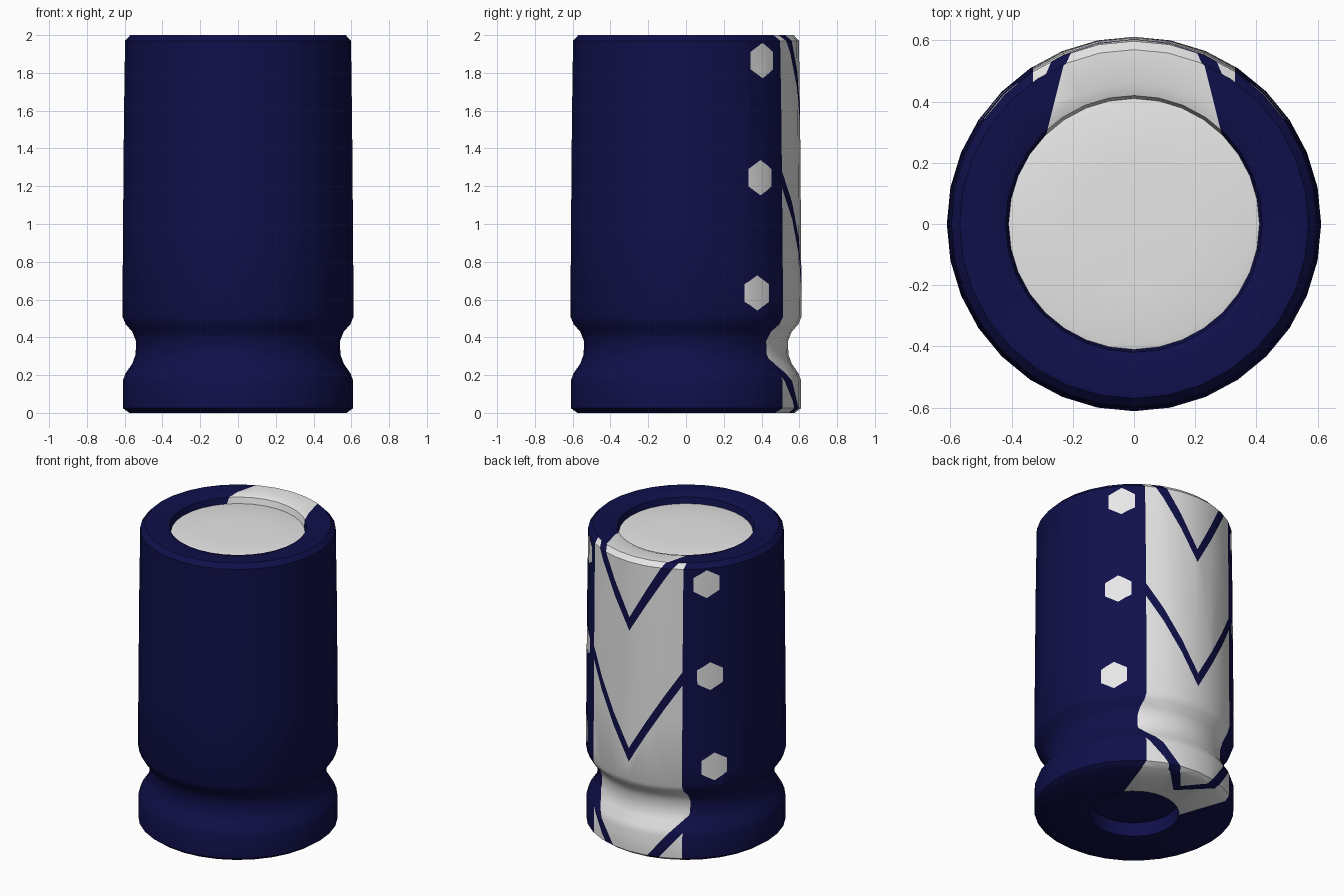
import bpy, bmesh, math
from mathutils import Vector

if "Cube" in bpy.data.objects:
    bpy.data.objects.remove(bpy.data.objects["Cube"])

SIDES = 32


def material(name, rgb):
    m = bpy.data.materials.new(name)
    m.diffuse_color = (*rgb, 1)
    m.use_nodes = True
    m.node_tree.nodes["Principled BSDF"].inputs["Base Color"].default_value = m.diffuse_color
    return m


navy = material("navy", (0.005, 0.005, 0.07))
white = material("white", (0.8, 0.8, 0.8))


def lathe(bm, profile, cap_start=True, cap_end=False):
    rings = []
    for r, z in profile:
        rings.append([bm.verts.new((r * math.cos(a), r * math.sin(a), z))
                      for a in (2 * math.pi * i / SIDES for i in range(SIDES))])
    for lo, hi in zip(rings, rings[1:]):
        for i in range(SIDES):
            j = (i + 1) % SIDES
            bm.faces.new((lo[i], lo[j], hi[j], hi[i]))
    if cap_start:
        bm.faces.new(rings[0][::-1])
    if cap_end:
        bm.faces.new(rings[-1])


def finish(bm, name):
    me = bpy.data.meshes.new(name)
    bm.to_mesh(me)
    bm.free()
    ob = bpy.data.objects.new(name, me)
    bpy.context.collection.objects.link(ob)
    me.materials.append(navy)
    me.materials.append(white)
    bpy.ops.object.select_all(action='DESELECT')
    ob.select_set(True)
    bpy.context.view_layer.objects.active = ob
    bpy.ops.object.shade_smooth_by_angle(angle=math.radians(40))
    return ob


# Body profile: base recess, foot, neck groove, barrel, rounded rim
body = [(0.27, 0.09), (0.275, 0.0), (0.575, 0.0), (0.61, 0.025), (0.61, 0.17),
        (0.595, 0.21), (0.56, 0.26), (0.542, 0.31), (0.54, 0.38), (0.56, 0.43),
        (0.595, 0.47), (0.612, 0.51), (0.609, 0.95), (0.604, 1.55), (0.598, 1.97),
        (0.57, 2.0), (0.46, 2.0), (0.42, 1.985), (0.41, 1.945)]
bm = bmesh.new()
lathe(bm, body)


# Zones of the body surface
def zone(c):
    r = math.hypot(c.x, c.y)
    if c.y < 0.05 or (r < 0.3 and c.z > 0.001 and c.z < 1):
        return None
    if c.z < 0.001:
        return "bottom" if r > 0.26 else None
    if c.z > 1.93 and r < 0.565:
        return "top"
    return "side"


def cut(test, point, normal):
    faces = [f for f in bm.faces if test(f.calc_center_median())]
    geom = set(faces)
    for f in faces:
        geom.update(f.edges)
        geom.update(f.verts)
    bmesh.ops.bisect_plane(bm, geom=list(geom), dist=1e-5,
                           plane_co=Vector(point), plane_no=Vector(normal))


# Chevron bands on the side: (lower offset, lower slope, upper offset, upper slope)
BANDS = [(1.51, 1.7, 1.60, 1.8), (0.63, 1.7, 0.72, 1.7), (-0.235, 1.3, -0.14, 1.3)]
EDGE = 0.33
# Hexagon spots: (distance towards back, height)
SPOTS = [(0.41, 1.865), (0.395, 1.245), (0.375, 0.635)]
HEX = 0.081


def spot_frame(s, y):
    x = s * math.sqrt(0.605 ** 2 - y * y)
    n = Vector((x, y, 0)).normalized()
    return n * 0.605, Vector((-n.y, n.x, 0))


def in_spot(c, s, y, z, size):
    p, t = spot_frame(s, y)
    u, v = (c - p).dot(t), c.z - z
    return all(u * math.cos(k * math.pi / 3) + v * math.sin(k * math.pi / 3) < size
               for k in range(6))


for s in (-1, 1):
    def half(name, s=s):
        return lambda c: zone(c) == name and c.x * s > 0
    # Panel edges and chevrons on the side
    cut(half("side"), (s * EDGE, 0, 0), (1, 0, 0))
    inner = lambda c, s=s: zone(c) == "side" and 0 < c.x * s < EDGE
    for lo, ls, hi, hs in BANDS:
        cut(inner, (0, 0, lo), (-s * ls, 0, 1))
        cut(inner, (0, 0, hi), (-s * hs, 0, 1))
    # Panel edge on the rim
    cut(half("top"), (s * 0.22, 0.56, 0), (0.24, s * 0.06, 0))
    # Panel edge and chevron on the base
    cut(half("bottom"), (s * 0.33, 0.48, 0), (0.23, -s * 0.08, 0))
    cut(half("bottom"), (0, 0.44, 0), (-s * 0.13, 0.108, 0))
    cut(half("bottom"), (0, 0.375, 0), (-s * 0.18, 0.18, 0))
    # Hexagon spots
    for y, z in SPOTS:
        p, t = spot_frame(s, y)
        near = lambda c, s=s, p=p, z=z: (zone(c) == "side" and c.x * s > EDGE
                                         and abs(c.z - z) < 0.36 and c.z > 0.5
                                         and (Vector((c.x, c.y, 0)) - p).length < 0.2)
        for k in range(6):
            a = k * math.pi / 3
            n = t * math.cos(a) + Vector((0, 0, math.sin(a)))
            cut(near, p + Vector((0, 0, z)) + n * HEX, n)


def is_white(c):
    where, x = zone(c), abs(c.x)
    if where == "side":
        if x < EDGE:
            return not any(lo + ls * x < c.z < hi + hs * x for lo, ls, hi, hs in BANDS)
        return any(in_spot(c, s, y, z, HEX) for s in (-1, 1) for y, z in SPOTS)
    if where == "top":
        return x < 0.22 + (0.56 - c.y) * 0.25
    if where == "bottom":
        stripe = 0.375 + x < c.y < 0.44 + x * 1.2
        return x < 0.33 - (0.48 - c.y) * 0.35 and not stripe
    return False


for f in bm.faces:
    f.material_index = int(is_white(f.calc_center_median()))
bmesh.ops.recalc_face_normals(bm, faces=bm.faces[:])
# the open mouth can confuse recalculation: make sure the barrel points outward
probe = max(bm.faces, key=lambda f: -f.calc_center_median().y)
if probe.normal.y > 0:
    bmesh.ops.reverse_faces(bm, faces=bm.faces[:])
finish(bm, "body")

# White disc set into the mouth, with a very slight crown
bm = bmesh.new()
lathe(bm, [(0.412, 1.945), (0.39, 1.95), (0.2, 1.955)], cap_start=False, cap_end=True)
for f in bm.faces:
    f.material_index = 1
finish(bm, "mouth_disc")
